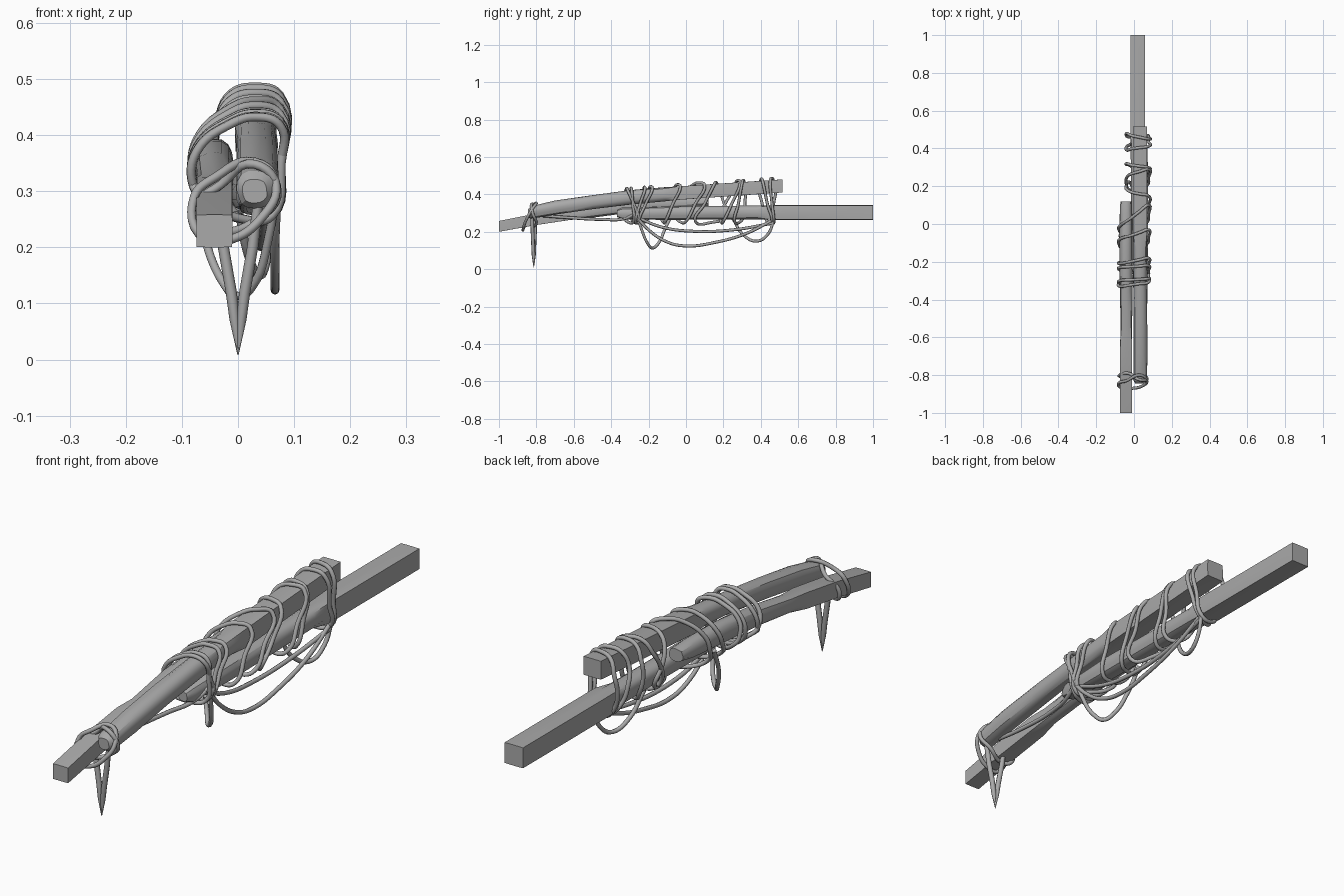
import bpy, bmesh, math, random
from mathutils import Vector

random.seed(4)
if "Cube" in bpy.data.objects:
    bpy.data.objects.remove(bpy.data.objects["Cube"], do_unlink=True)

grey = bpy.data.materials.new("plain_grey")
grey.use_nodes = True
colour = (0.4, 0.4, 0.4, 1)
grey.diffuse_color = colour
grey.node_tree.nodes["Principled BSDF"].inputs["Base Color"].default_value = colour


def link(name, mesh, angle):
    ob = bpy.data.objects.new(name, mesh)
    bpy.context.collection.objects.link(ob)
    mesh.materials.clear()
    mesh.materials.append(grey)
    bpy.ops.object.select_all(action='DESELECT')
    ob.select_set(True)
    bpy.context.view_layer.objects.active = ob
    bpy.ops.object.shade_smooth_by_angle(angle=math.radians(angle))
    return ob


def beam(name, sections, sides=16):
    """Loft (y, x, z, half width, half height, squareness) sections; low squareness is a round log."""
    bm = bmesh.new()
    rings = []
    for y, x, z, w, h, p in sections:
        ring = []
        for i in range(sides):
            a = math.tau * i / sides
            c, s = math.cos(a), math.sin(a)
            r = (abs(c) ** p + abs(s) ** p) ** (-1 / p)
            if p < 5:
                r *= random.uniform(0.94, 1.04)
            ring.append(bm.verts.new((x + w * r * c, y, z + h * r * s)))
        rings.append(ring)
    for a, b in zip(rings, rings[1:]):
        for i in range(sides):
            j = (i + 1) % sides
            bm.faces.new((a[i], a[j], b[j], b[i]))
    bm.faces.new(rings[0])
    bm.faces.new(rings[-1])
    bmesh.ops.recalc_face_normals(bm, faces=bm.faces)
    mesh = bpy.data.meshes.new(name)
    bm.to_mesh(mesh)
    bm.free()
    return link(name, mesh, 30)


def rope(name, points, cyclic=False, radius=0.008):
    cu = bpy.data.curves.new(name, 'CURVE')
    cu.dimensions = '3D'
    cu.bevel_depth = radius
    cu.bevel_resolution = 2
    cu.resolution_u = 6
    cu.use_fill_caps = True
    sp = cu.splines.new('BEZIER')
    sp.bezier_points.add(len(points) - 1)
    for bp, co in zip(sp.bezier_points, points):
        bp.co = co
        bp.handle_left_type = bp.handle_right_type = 'AUTO'
    sp.use_cyclic_u = cyclic
    tmp = bpy.data.objects.new(name + "_path", cu)
    bpy.context.collection.objects.link(tmp)
    bpy.context.view_layer.update()
    dg = bpy.context.evaluated_depsgraph_get()
    mesh = bpy.data.meshes.new_from_object(tmp.evaluated_get(dg))
    bpy.data.objects.remove(tmp, do_unlink=True)
    return link(name, mesh, 60)


def wrap(name, top_r, top_l, bot_r, bot_l, left, shoulder):
    """Closed lashing around the bundle; left is its outer x, shoulder its height there."""
    zt = 0.452 + 0.07 * top_r
    rope(name, [(0.074, top_r, zt - 0.012), (0.03, top_r * 0.7 + top_l * 0.3, zt + 0.002),
                (-0.012, top_r * 0.4 + top_l * 0.6, zt - 0.01),
                (left + 0.006, top_l, shoulder), (left, (top_l + bot_l) / 2, shoulder - 0.06),
                (left + 0.02, bot_l, 0.285), (0.01, (bot_l + bot_r) / 2, 0.25),
                (0.06, bot_r, 0.256), (0.077, (top_r + bot_r) / 2, 0.35)], True)


# Upper beam: round log in front, squared timber at the back
BOX, LOG = 60, 2.6
beam("upper_beam", [
    (-0.845, 0.030, 0.300, 0.022, 0.022, LOG), (-0.83, 0.032, 0.303, 0.034, 0.034, LOG),
    (-0.70, 0.034, 0.328, 0.037, 0.038, LOG), (-0.50, 0.034, 0.358, 0.037, 0.038, LOG),
    (-0.30, 0.033, 0.384, 0.037, 0.038, LOG), (-0.12, 0.032, 0.400, 0.038, 0.038, LOG),
    (-0.05, 0.032, 0.406, 0.037, 0.036, BOX), (0.515, 0.032, 0.445, 0.037, 0.035, BOX)])

# Side beam: squared tip in front, log behind
beam("side_beam", [
    (-1.00, -0.042, 0.229, 0.032, 0.029, BOX), (-0.80, -0.042, 0.267, 0.032, 0.031, BOX),
    (-0.62, -0.042, 0.294, 0.031, 0.031, BOX), (-0.54, -0.040, 0.303, 0.032, 0.033, LOG),
    (-0.35, -0.042, 0.332, 0.034, 0.037, LOG), (-0.15, -0.042, 0.352, 0.034, 0.039, LOG),
    (0.05, -0.042, 0.360, 0.033, 0.032, LOG), (0.12, -0.042, 0.362, 0.029, 0.024, LOG)])

# Lower beam: log in front, long squared timber at the back
beam("lower_beam", [
    (-0.37, 0.028, 0.298, 0.018, 0.018, LOG), (-0.34, 0.027, 0.298, 0.032, 0.032, LOG),
    (-0.10, 0.025, 0.300, 0.038, 0.037, LOG), (0.15, 0.022, 0.302, 0.038, 0.037, LOG),
    (0.38, 0.020, 0.303, 0.038, 0.037, LOG), (0.46, 0.020, 0.303, 0.039, 0.039, BOX),
    (1.00, 0.020, 0.303, 0.039, 0.039, BOX)])

# Lashings around all three members
for i, w in enumerate([(-0.31, -0.33, -0.25, -0.30), (-0.29, -0.30, -0.28, -0.33),
                       (-0.22, -0.23, -0.27, -0.25), (-0.18, -0.21, -0.25, -0.20),
                       (-0.03, -0.08, -0.11, -0.13), (0.10, -0.01, 0.00, -0.05)]):
    wrap(f"middle_lashing_{i + 1}", *w, -0.08, 0.39 + 0.06 * w[1])

# Lashings around the upper and lower members
for i, w in enumerate([(0.15, 0.18, 0.05, 0.22), (0.29, 0.25, 0.20, 0.18),
                       (0.30, 0.32, 0.26, 0.31), (0.41, 0.39, 0.46, 0.42),
                       (0.45, 0.48, 0.47, 0.46)]):
    wrap(f"rear_lashing_{i + 1}", *w, -0.042, 0.42)

# Lashings at the front tip
rope("front_lashing_upper", [(-0.078, -0.84, 0.29), (-0.04, -0.83, 0.325), (0.03, -0.80, 0.352),
                             (0.068, -0.83, 0.31), (0.04, -0.86, 0.25), (-0.01, -0.87, 0.215),
                             (-0.06, -0.87, 0.215)], True)
rope("front_lashing_lower", [(-0.077, -0.80, 0.27), (-0.03, -0.79, 0.312), (0.03, -0.825, 0.348),
                             (0.07, -0.82, 0.30), (0.035, -0.80, 0.25), (-0.03, -0.82, 0.225),
                             (-0.07, -0.81, 0.23)], True)

# Pointed hanging loop: two tapering strands meeting at the tip
for name, side in (("hanging_strand_left", 1), ("hanging_strand_right", -1)):
    bm = bmesh.new()
    rings = []
    for z, off, r in ((0.28, 0.036, 0.009), (0.20, 0.026, 0.010), (0.12, 0.012, 0.010),
                      (0.07, 0.006, 0.009), (0.008, 0, 0.001)):
        rings.append([bm.verts.new((side * off + r * math.cos(math.tau * k / 8),
                                    -0.814 - side * off * 0.25 + r * math.sin(math.tau * k / 8), z))
                      for k in range(8)])
    for a, b in zip(rings, rings[1:]):
        for k in range(8):
            bm.faces.new((a[k], b[k], b[k - 1], a[k - 1]))
    bm.faces.new(rings[0])
    bm.faces.new(rings[-1])
    bmesh.ops.recalc_face_normals(bm, faces=bm.faces)
    mesh = bpy.data.meshes.new(name)
    bm.to_mesh(mesh)
    bm.free()
    link(name, mesh, 60)

# Slack ropes sagging below the bundle
rope("short_hanging_loop", [(0.07, -0.27, 0.33), (0.055, -0.24, 0.22), (0.025, -0.20, 0.13),
                            (0.0, -0.18, 0.113), (-0.025, -0.15, 0.135), (-0.06, -0.11, 0.22),
                            (-0.075, -0.06, 0.32)])
rope("long_sag", [(0.07, -0.28, 0.30), (0.066, -0.20, 0.21), (0.066, -0.10, 0.145), (0.066, 0.0, 0.124),
                  (0.066, 0.15, 0.142), (0.065, 0.32, 0.19), (0.06, 0.46, 0.26)])
rope("shallow_sag", [(0.05, -0.27, 0.28), (0.045, -0.13, 0.225), (0.04, 0.03, 0.203),
                     (0.045, 0.25, 0.21), (0.06, 0.46, 0.245)])
rope("rear_hanging_loop", [(0.0, 0.25, 0.27), (0.02, 0.31, 0.18), (0.04, 0.38, 0.15),
                           (0.053, 0.44, 0.19), (0.062, 0.47, 0.27)])
rope("front_tie_line", [(0.02, -0.82, 0.29), (0.01, -0.65, 0.277), (0.02, -0.45, 0.266),
                        (0.045, -0.33, 0.27), (0.07, -0.25, 0.31)])
